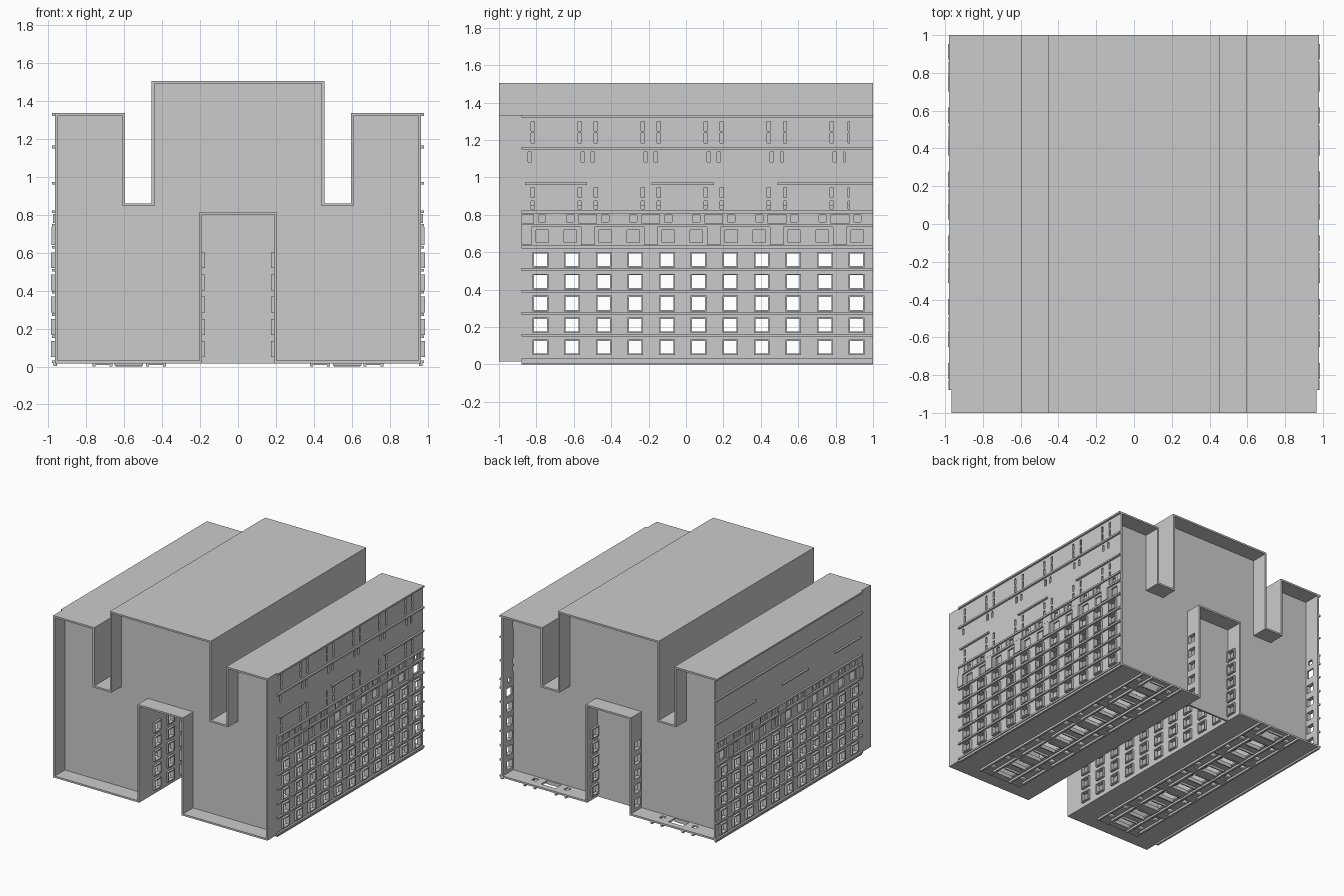
import bpy, bmesh

if "Cube" in bpy.data.objects:
    bpy.data.objects.remove(bpy.data.objects["Cube"])


def make_object(name, bm):
    bmesh.ops.recalc_face_normals(bm, faces=bm.faces)
    me = bpy.data.meshes.new(name)
    bm.to_mesh(me)
    bm.free()
    ob = bpy.data.objects.new(name, me)
    bpy.context.collection.objects.link(ob)
    return ob


def boxes(name, items):
    """One object out of many boxes (x0, x1, y0, y1, z0, z1)."""
    bm = bmesh.new()
    for x0, x1, y0, y1, z0, z1 in items:
        v = bmesh.ops.create_cube(bm, size=1)["verts"]
        for p in v:
            p.co = (x1 if p.co.x > 0 else x0, y1 if p.co.y > 0 else y0,
                    z1 if p.co.z > 0 else z0)
    return make_object(name, bm)


def mirrored(items):
    return items + [(-b[1], -b[0]) + tuple(b[2:]) for b in items]


def profile(t):
    """Building cross-section (x, z), inset by t."""
    half = [(.19 + t, .017 + t), (.965 - t, .017 + t), (.965 - t, 1.335 - t),
            (.595 + t, 1.335 - t), (.595 + t, .86 - t), (.455 - t, .86 - t),
            (.455 - t, 1.505 - t)]
    half = [(.19 + t, .80 + t)] + half
    return half + [(-x, z) for x, z in reversed(half)]


# Thin shell, open at both ends
bm = bmesh.new()
loops = [[bm.verts.new((x, y, z)) for x, z in profile(t)]
         for t, y in ((0, -1), (0, 1), (.014, 1), (.014, -1))]
n = len(loops[0])
for k in range(4):
    a, b = loops[k], loops[(k + 1) % 4]
    for i in range(n):
        j = (i + 1) % n
        bm.faces.new((a[i], a[j], b[j], b[i]))
shell = make_object("building_shell", bm)


# Recessed end walls
def end_wall(name, y0, y1):
    bm = bmesh.new()
    f = bm.faces.new([bm.verts.new((x, y0, z)) for x, z in profile(.007)])
    g = bmesh.ops.extrude_face_region(bm, geom=[f])["geom"]
    bmesh.ops.translate(bm, vec=(0, y1 - y0, 0),
                        verts=[v for v in g if isinstance(v, bmesh.types.BMVert)])
    make_object(name, bm)


end_wall("front_wall", -.87, -.855)
end_wall("back_wall", .85, .865)
boxes("passage_end_wall", [(-.197, .197, .85, .865, .017, .807)])

# Layout of windows and bays
win_y = [-.778 + .169 * i for i in range(11)]
win_z = [.092 + .117 * i for i in range(5)]
bays = [-.694 + .337 * i for i in range(6)]
piers = [-.862 + .337 * i for i in range(6)]
FRONT = -.88

# Openings
cut = []
for y in win_y:
    for z in win_z:
        cut.append((-1.2, 1.2, y - .034, y + .034, z - .034, z + .034))
for c in bays:
    for s in (-1, 1):
        y = c + s * .075
        if y < .96:
            for z, h in ((.685, .034), (.78, .019)):
                cut += mirrored([(.9, 1.2, y - h, y + h, z - h, z + h)])
        for off, z0, z1 in ((.125, 1.248, 1.30), (.125, 1.183, 1.237),
                            (.141, 1.083, 1.135), (.125, .893, .945),
                            (.125, .83, .875)):
            y = c + s * off
            if y < .96:
                cut.append((.9, 1.2, y - .009, y + .009, z0, z1))
for y in win_y:
    for x0, x1 in ((.51, .64), (.41, .45), (.70, .74)):
        h = .04 if x0 == .51 else .02
        cut += mirrored([(x0, x1, y - h, y + h, -.1, .1)])
cutter = boxes("opening_cutter", cut)
cutter.hide_render = True
mod = shell.modifiers.new("openings", "BOOLEAN")
mod.object = cutter
mod.solver = "EXACT"
bpy.context.view_layer.objects.active = shell
bpy.ops.object.modifier_apply(modifier="openings")
bpy.data.objects.remove(cutter)


# Window frames on the outer sides and in the passage
def ring(x0, x1, y, z, o, i):
    return [(x0, x1, y - o, y - i, z - o, z + o), (x0, x1, y + i, y + o, z - o, z + o),
            (x0, x1, y - i, y + i, z - o, z - i), (x0, x1, y - i, y + i, z + i, z + o)]


outer, inner = [], []
for y in win_y:
    for z in win_z:
        outer += ring(.955, .985, y, z, .042, .034)
        inner += ring(.173, .20, y, z, .042, .034)
boxes("outer_window_frames", mirrored(outer))
boxes("passage_window_frames", mirrored(inner))

# Ledges between floors
ledges = [(.955, .98, FRONT, 1, z - .007, z + .007)
          for z in (1.328, 1.157, .815, .743, .628, .508, .391, .274, .157, .026)]
for y0, y1 in ((-.86, -.53), (-.185, .15), (.49, 1)):
    ledges.append((.955, .98, y0, y1, .96, .972))
boxes("ledges", mirrored(ledges))
boxes("base_skirt", mirrored([(.955, .972, FRONT, 1, .003, .03)]))

# Piers and panels of the upper floors
trim = []
for p in piers:
    trim.append((.955, .982, max(p - .036, FRONT), p + .036, .64, .735))
    trim.append((.955, .975, max(p - .05, FRONT), p + .05, .755, .803))
for c in bays:
    trim.append((.955, .972, c - .03, min(c + .03, 1), .755, .803))
boxes("upper_piers", mirrored(trim))

# Underside grilles
under = [(x - .008, x + .008, FRONT, 1, 0, .02) for x in (.388, .478, .668, .758)]
for p in piers:
    under.append((.50, .65, max(p - .03, FRONT), p + .03, .005, .02))
    for x0, x1 in ((.396, .47), (.676, .75)):
        under.append((x0, x1, max(p - .035, FRONT), p + .035, .007, .02))
for y in win_y:
    under += [(.505, .645, y + s * .045 - .005, y + s * .045 + .005, 0, .02)
              for s in (-1, 1)]
boxes("underside_grilles", mirrored(under))
